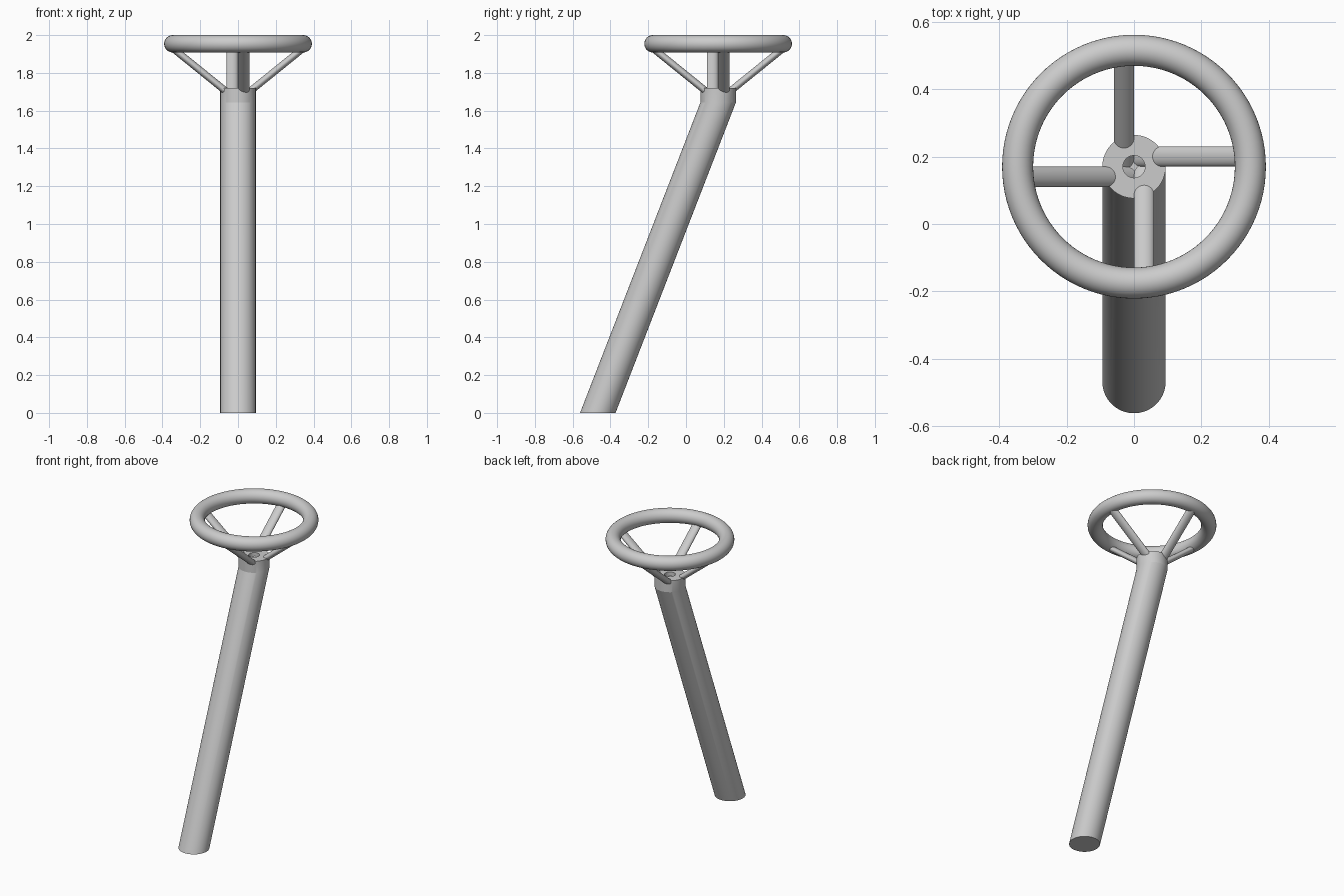
import bpy, bmesh
from math import sin, cos, tau, radians
from mathutils import Matrix, Vector

cube = bpy.data.objects.get("Cube")
if cube:
    bpy.data.objects.remove(cube, do_unlink=True)

grey = bpy.data.materials.new("light grey")
grey.use_nodes = True
colour = (0.6, 0.6, 0.6, 1)
grey.diffuse_color = colour
grey.node_tree.nodes["Principled BSDF"].inputs["Base Color"].default_value = colour

HUB = Vector((0, 0.17, 0))   # vertical axis of the wheel
SEGMENTS = 64


def finish(obj):
    """Give an object the grey material and smooth shading with sharp rims."""
    obj.data.materials.append(grey)
    bpy.ops.object.select_all(action='DESELECT')
    obj.select_set(True)
    bpy.context.view_layer.objects.active = obj
    bpy.ops.object.shade_smooth_by_angle(angle=radians(15))


def loft(name, rings):
    """Skin level circles given as (centre, radius) and cap both ends."""
    bm = bmesh.new()
    loops = []
    for centre, radius in rings:
        loops.append([bm.verts.new(centre + radius * Vector((cos(a), sin(a), 0)))
                      for a in (tau * i / SEGMENTS for i in range(SEGMENTS))])
    for low, high in zip(loops, loops[1:]):
        for i in range(SEGMENTS):
            j = (i + 1) % SEGMENTS
            bm.faces.new((low[i], low[j], high[j], high[i]))
    bm.faces.new(loops[0][::-1])
    bm.faces.new(loops[-1])
    bmesh.ops.recalc_face_normals(bm, faces=bm.faces)
    mesh = bpy.data.meshes.new(name)
    bm.to_mesh(mesh)
    bm.free()
    obj = bpy.data.objects.new(name, mesh)
    bpy.context.collection.objects.link(obj)
    finish(obj)
    return obj


def on_axis(z):
    return HUB + Vector((0, 0, z))


# Leaning column with an upright collar and a small bore in its top
loft("column", [
    (Vector((0, -0.467, 0)), 0.094),
    (on_axis(1.643), 0.094),
    (on_axis(1.72), 0.094),
    (on_axis(1.72), 0.033),
    (on_axis(1.62), 0.033),
])

# Four slanted spokes in a pinwheel around the hub
for k, side in enumerate(("left", "back", "right", "front")):
    turn = Matrix.Rotation(k * tau / 4, 3, 'Z')
    ends = [(HUB + turn @ Vector((0.085 + (z - 1.72) * 1.237, 0.03, z)), 0.03)
            for z in (1.67, 1.935)]
    loft(side + "_spoke", ends)

# Wheel rim
bpy.ops.mesh.primitive_torus_add(location=on_axis(1.954), major_radius=0.345,
                                 minor_radius=0.046, major_segments=96,
                                 minor_segments=32)
rim = bpy.context.object
rim.name = "wheel_rim"
finish(rim)
